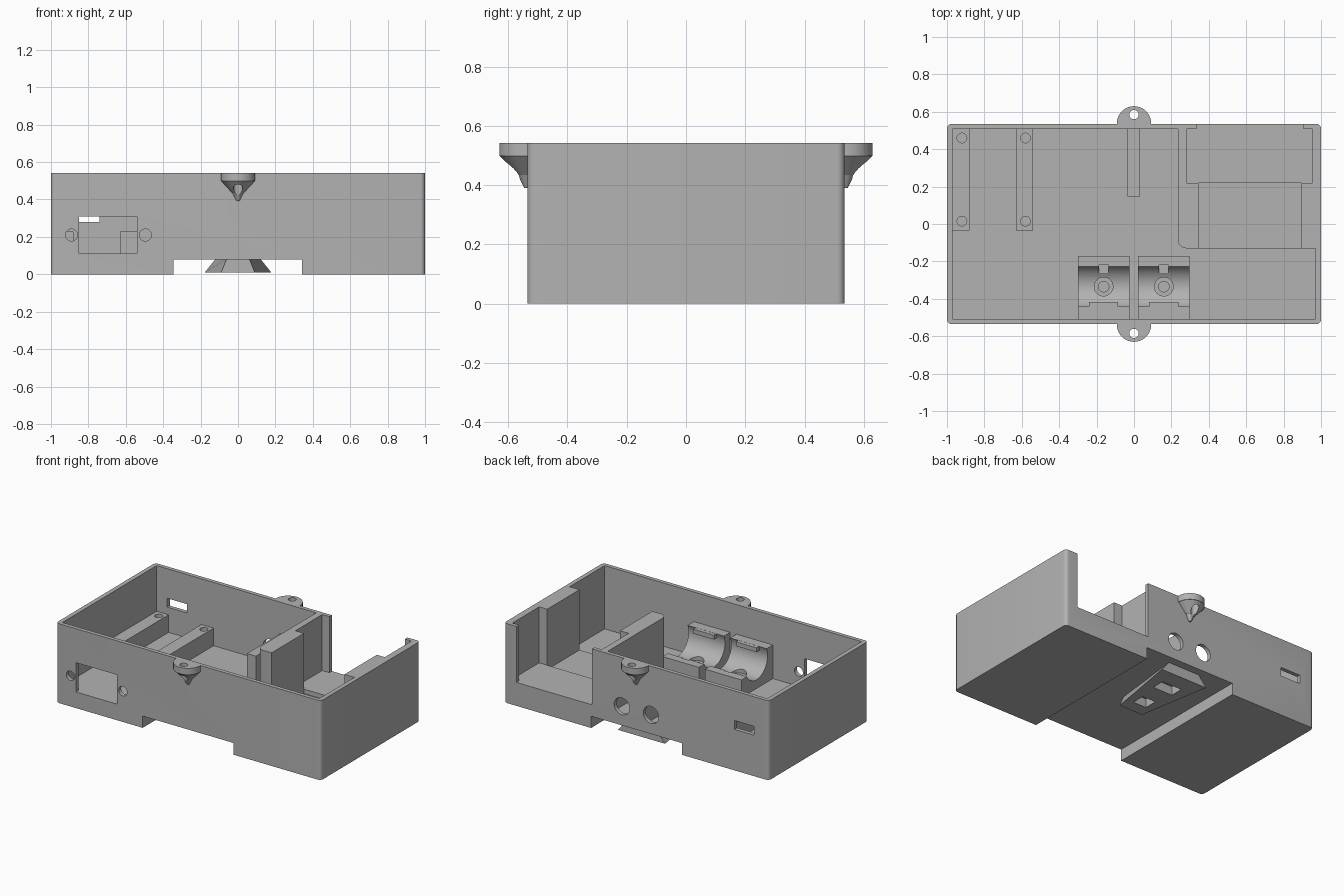
import bpy, bmesh, math
from mathutils import Matrix, Vector

cube = bpy.data.objects.get("Cube")
if cube:
    bpy.data.objects.remove(cube, do_unlink=True)

gray = bpy.data.materials.new("plain gray")
gray.use_nodes = True
gray.diffuse_color = (0.45, 0.45, 0.45, 1)
gray.node_tree.nodes["Principled BSDF"].inputs["Base Color"].default_value = (0.45, 0.45, 0.45, 1)


def finish(bm, name):
    bmesh.ops.recalc_face_normals(bm, faces=bm.faces)
    mesh = bpy.data.meshes.new(name)
    bm.to_mesh(mesh)
    bm.free()
    mesh.materials.append(gray)
    ob = bpy.data.objects.new(name, mesh)
    bpy.context.collection.objects.link(ob)
    return ob


def box(name, x, y, z, round_corners=0):
    """Box given by its (low, high) range on each axis."""
    bm = bmesh.new()
    bmesh.ops.create_cube(bm, size=1)
    for v in bm.verts:
        v.co = [r[0] if c < 0 else r[1] for c, r in zip(v.co, (x, y, z))]
    if round_corners:
        upright = [e for e in bm.edges if abs(e.verts[0].co.z - e.verts[1].co.z) > 0.01]
        bmesh.ops.bevel(bm, geom=upright, offset=round_corners, segments=6,
                        profile=0.5, affect='EDGES')
    return finish(bm, name)


def cylinder(name, centre, r1, r2, depth, axis='Z', sides=40):
    bm = bmesh.new()
    bmesh.ops.create_cone(bm, cap_ends=True, segments=sides, radius1=r1, radius2=r2, depth=depth)
    turn = {'X': Matrix.Rotation(math.pi / 2, 4, 'Y'),
            'Y': Matrix.Rotation(math.pi / 2, 4, 'X'), 'Z': Matrix()}[axis]
    bm.transform(Matrix.Translation(Vector(centre)) @ turn)
    return finish(bm, name)


def prism(name, outline, z0, z1, top_scale=None):
    """Upright prism; top_scale narrows the top in x."""
    bm = bmesh.new()
    low = [bm.verts.new((x, y, z0)) for x, y in outline]
    high = [bm.verts.new((x * (top_scale or 1), y, z1)) for x, y in outline]
    bm.faces.new(low)
    bm.faces.new(high)
    for i in range(len(low)):
        j = (i + 1) % len(low)
        bm.faces.new((low[i], low[j], high[j], high[i]))
    return finish(bm, name)


def combine(ob, other, operation='DIFFERENCE'):
    mod = ob.modifiers.new("bool", 'BOOLEAN')
    mod.operation = operation
    mod.solver = 'EXACT'
    mod.object = other
    graph = bpy.context.evaluated_depsgraph_get()
    mesh = bpy.data.meshes.new_from_object(ob.evaluated_get(graph))
    ob.modifiers.clear()
    ob.data = mesh
    bpy.data.objects.remove(other, do_unlink=True)


parts = []
FLOOR, TOP = 0.11, 0.542

# Case with its main hollow, leaving a solid block in one back corner
case = box("case", (-1, 1), (-0.535, 0.535), (0, TOP), 0.025)
arc = [(0.28 - 0.045 * math.sin(a), -0.085 - 0.045 * math.cos(a))
       for a in [i * math.pi / 12 for i in range(7)]]
hollow = [(-0.97, -0.508), (0.97, -0.508), (0.97, -0.13)] + arc + [(0.235, 0.508), (-0.97, 0.508)]
combine(case, prism("hollow_cutter", hollow, FLOOR, 0.7))

# Stepped socket bay and its opening in the back wall
combine(case, box("bay_cutter", (0.345, 0.895), (-0.2, 0.22), (0.13, 0.7)))
combine(case, box("bay_cutter", (0.28, 0.955), (0.219, 0.508), (0.16, 0.7)))
combine(case, box("bay_cutter", (0.335, 0.905), (0.4, 0.6), (0.16, 0.7)))

# Rail channel under the case
combine(case, box("channel_cutter", (-0.345, 0.342), (-0.7, 0.7), (-0.1, 0.08)))

# Front socket window with screw holes, back slot and round holes
combine(case, box("window_cutter", (-0.85, -0.54), (-0.6, -0.45), (FLOOR, 0.31)))
combine(case, box("slot_cutter", (-0.89, -0.74), (0.45, 0.6), (0.28, 0.34)))
for x, y, r in ((-0.89, -0.52, 0.032), (-0.495, -0.52, 0.032),
                (-0.11, 0.52, 0.058), (0.11, 0.52, 0.058)):
    combine(case, cylinder("hole_cutter", (x, y, 0.21), r, r, 0.12, 'Y'))
parts.append(case)

# Board rails with screw holes
for name, x0, x1 in (("outer_board_rail", -0.98, -0.88), ("inner_board_rail", -0.632, -0.54)):
    rail = box(name, (x0, x1), (-0.035, 0.515), (FLOOR - 0.01, 0.23))
    for y in (0.015, 0.46):
        combine(rail, cylinder("hole_cutter", (x1 - 0.04, y, 0.21), 0.026, 0.026, 0.12))
    parts.append(rail)

# Divider rib on the back wall
parts.append(box("divider_rib", (-0.035, 0.032), (0.147, 0.515), (FLOOR - 0.01, 0.33)))

# Pair of cradles with a round trough
for name, x0, x1 in (("right_cradle", -0.3, -0.025), ("left_cradle", 0.022, 0.297)):
    mid = (x0 + x1) / 2
    cradle = box(name, (x0, x1), (-0.515, -0.17), (FLOOR - 0.01, 0.34))
    combine(cradle, box("front_cutter", (x0 - 0.1, x1 + 0.1), (-0.33, 0), (0.23, 0.5)))
    combine(cradle, cylinder("trough_cutter", (mid, -0.332, 0.29), 0.12, 0.12, 0.5, 'X', 48))
    combine(cradle, box("notch_cutter", (mid - 0.025, mid + 0.025), (-0.262, -0.22), (0.19, 0.4)))
    combine(cradle, cylinder("hole_cutter", (mid, -0.335, 0.2), 0.05, 0.05, 0.09))
    combine(cradle, cylinder("hole_cutter", (mid, -0.335, 0.2), 0.028, 0.028, 0.17))
    combine(cradle, box("tab", (mid - 0.078, mid + 0.078), (-0.51, -0.416), (0.31, 0.339)), 'UNION')
    parts.append(cradle)

# Screw ears on the front and back walls
for name, s in (("front_screw_ear", -1), ("back_screw_ear", 1)):
    yc = s * 0.538
    ear = cylinder(name, (0, yc, 0.52), 0.092, 0.092, 0.044)
    combine(ear, cylinder("cone", (0, yc, 0.4675), 0.03, 0.0919, 0.067), 'UNION')
    combine(ear, cylinder("tip", (0, yc, 0.413), 0.008, 0.0299, 0.044), 'UNION')
    combine(ear, cylinder("hole_cutter", (0, s * 0.585, 0.46), 0.025, 0.025, 0.3))
    combine(ear, box("trim_cutter", (-0.2, 0.2), sorted((0, s * 0.528)), (0, 1)))
    parts.append(ear)

# Tapered dovetail wedge in the channel with two pockets
wedge = prism("channel_wedge", [(-0.09, -0.03), (0.09, -0.03), (0.178, 0.48), (-0.178, 0.48)],
              0.01, 0.085, 0.66)
for y, half in ((0.1, 0.05), (0.32, 0.075)):
    combine(wedge, box("pocket_cutter", (-half, half), (y - 0.045, y + 0.045), (-0.1, 0.07)))
parts.append(wedge)

# Smooth the round faces and keep edges sharp
bpy.ops.object.select_all(action='DESELECT')
for ob in parts:
    ob.select_set(True)
bpy.context.view_layer.objects.active = case
bpy.ops.object.shade_smooth_by_angle(angle=math.radians(30))
